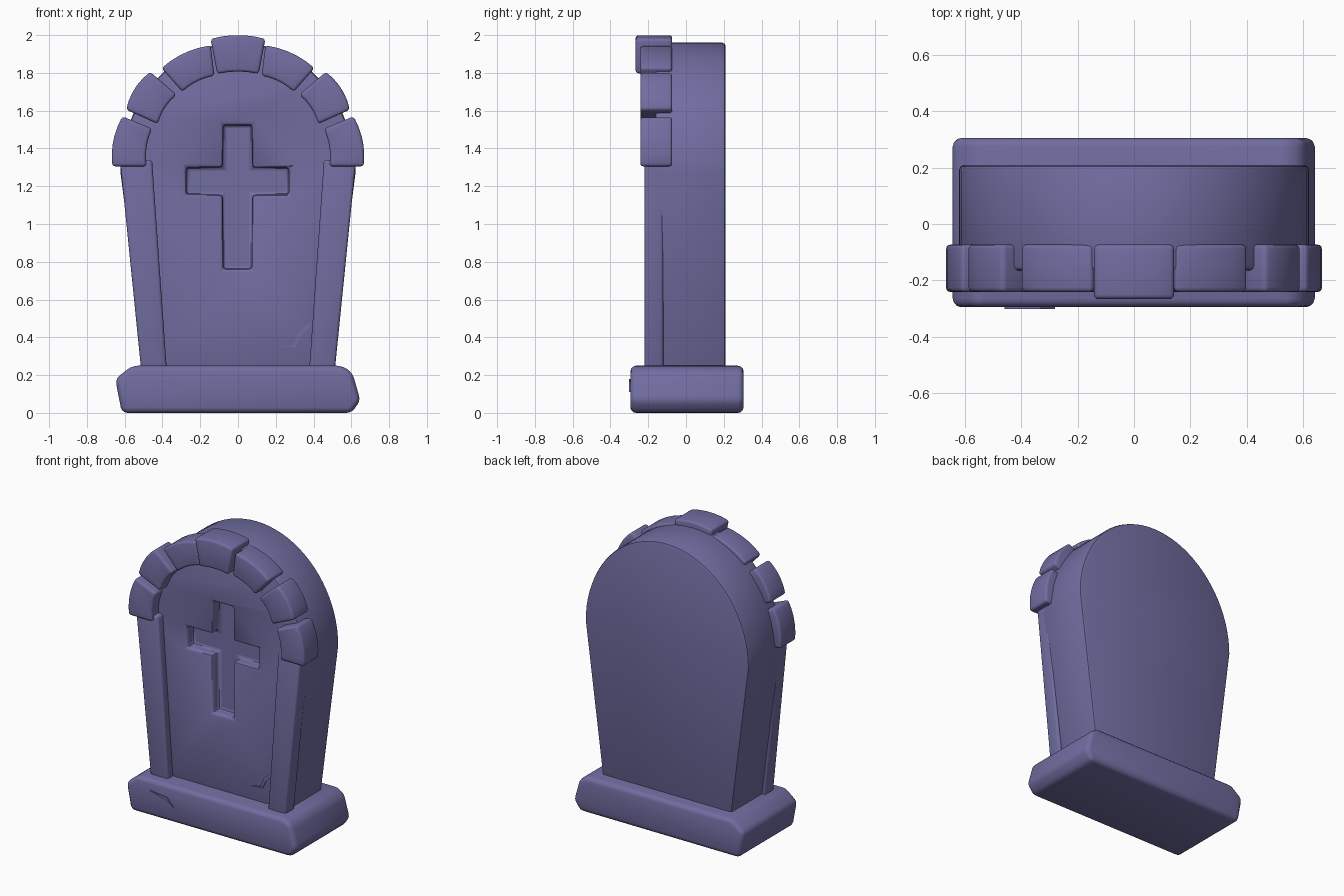
import bpy, bmesh, math

if "Cube" in bpy.data.objects:
    bpy.data.objects.remove(bpy.data.objects["Cube"])

stone = bpy.data.materials.new("purple_stone")
stone.diffuse_color = (0.165, 0.153, 0.356, 1)
stone.use_nodes = True
stone.node_tree.nodes["Principled BSDF"].inputs["Base Color"].default_value = stone.diffuse_color


def apply(ob, mod):
    bpy.context.view_layer.objects.active = ob
    bpy.ops.object.modifier_apply(modifier=mod.name)


def prism(name, pts, y0, y1, bevel=0.0, segs=3, cutter=None):
    """Extrude an (x, z) outline from y0 to y1, optionally cut and bevel it."""
    bm = bmesh.new()
    front = [bm.verts.new((x, y0, z)) for x, z in pts]
    back = [bm.verts.new((x, y1, z)) for x, z in pts]
    n = len(pts)
    bm.faces.new(front)
    bm.faces.new(back[::-1])
    for i in range(n):
        j = (i + 1) % n
        bm.faces.new((front[i], back[i], back[j], front[j]))
    bmesh.ops.recalc_face_normals(bm, faces=bm.faces)
    me = bpy.data.meshes.new(name)
    bm.to_mesh(me)
    bm.free()
    ob = bpy.data.objects.new(name, me)
    bpy.context.collection.objects.link(ob)
    me.materials.append(stone)
    if cutter:
        m = ob.modifiers.new("cut", 'BOOLEAN')
        m.operation, m.solver, m.object = 'DIFFERENCE', 'EXACT', cutter
        apply(ob, m)
    if bevel:
        m = ob.modifiers.new("bevel", 'BEVEL')
        m.width, m.segments = bevel, segs
        m.limit_method, m.angle_limit = 'ANGLE', math.radians(25)
        apply(ob, m)
    bpy.ops.object.select_all(action='DESELECT')
    ob.select_set(True)
    bpy.context.view_layer.objects.active = ob
    bpy.ops.object.shade_smooth_by_angle(angle=math.radians(35))
    return ob


def mirror(pts):
    return [(-x, z) for x, z in pts]


def arc(a, b, bulge, n=5):
    """Points from a to b, bowed sideways by bulge."""
    dx, dz = b[0] - a[0], b[1] - a[1]
    d = math.hypot(dx, dz)
    out = []
    for i in range(n + 1):
        t = i / n
        k = 4 * t * (1 - t) * bulge
        out.append((a[0] + dx * t - dz / d * k, a[1] + dz * t + dx / d * k))
    return out


# chunky uneven base slab
prism("base", [(-0.615, 0), (-0.65, 0.18), (-0.56, 0.25), (0.55, 0.25),
               (0.605, 0.215), (0.648, 0.065), (0.60, 0)], -0.295, 0.305, 0.03)

# slab with arched top and a sunken cross
cross = prism("cross_cutter", [(-0.08, 0.76), (0.075, 0.76), (0.075, 1.155), (0.27, 1.155),
                               (0.27, 1.30), (0.075, 1.30), (0.075, 1.525), (-0.08, 1.525),
                               (-0.08, 1.30), (-0.275, 1.30), (-0.275, 1.155), (-0.08, 1.155)],
              -0.4, -0.09)
slab = [(-0.485, 0.2), (0.485, 0.2)]
for i in range(41):
    a = math.pi * i / 40
    slab.append((0.622 * math.cos(a), 1.27 + 0.69 * math.sin(a)))
prism("slab", slab, -0.165, 0.21, 0.018, 2, cross)
bpy.data.objects.remove(cross)

# side pilasters and arch stones, mirrored
pilaster = [(-0.51, 0.2), (-0.375, 0.2), (-0.455, 1.34), (-0.625, 1.34)]
stones = [[(-0.665, 1.305), (-0.612, 1.57), (-0.455, 1.505), (-0.485, 1.305)],
          [(-0.592, 1.605), (-0.465, 1.805), (-0.325, 1.685), (-0.425, 1.53)],
          [(-0.405, 1.825), (-0.145, 1.945), (-0.125, 1.785), (-0.295, 1.70)]]
for side, f in (("left", list), ("right", mirror)):
    prism("pilaster_" + side, f(pilaster), -0.22, -0.12, 0.016)
    for k, (a, b, c, d) in enumerate(stones):
        prism(f"arch_stone_{side}_{k + 1}", f(arc(a, b, 0.022) + arc(c, d, -0.014)),
              -0.242, -0.073, 0.016)

# keystone
prism("keystone", arc((-0.145, 1.98), (0.145, 1.98), 0.02) + arc((0.11, 1.795), (-0.11, 1.795), -0.012),
      -0.267, -0.073, 0.016)

# thin raised cracks
prism("slab_crack", [(0.225, 0.345), (0.295, 0.36), (0.315, 0.42), (0.388, 0.49),
                     (0.385, 0.455), (0.335, 0.41), (0.305, 0.35)], -0.172, -0.15)
prism("base_crack", [(-0.46, 0.18), (-0.33, 0.165), (-0.28, 0.11), (-0.335, 0.145)], -0.302, -0.28)
